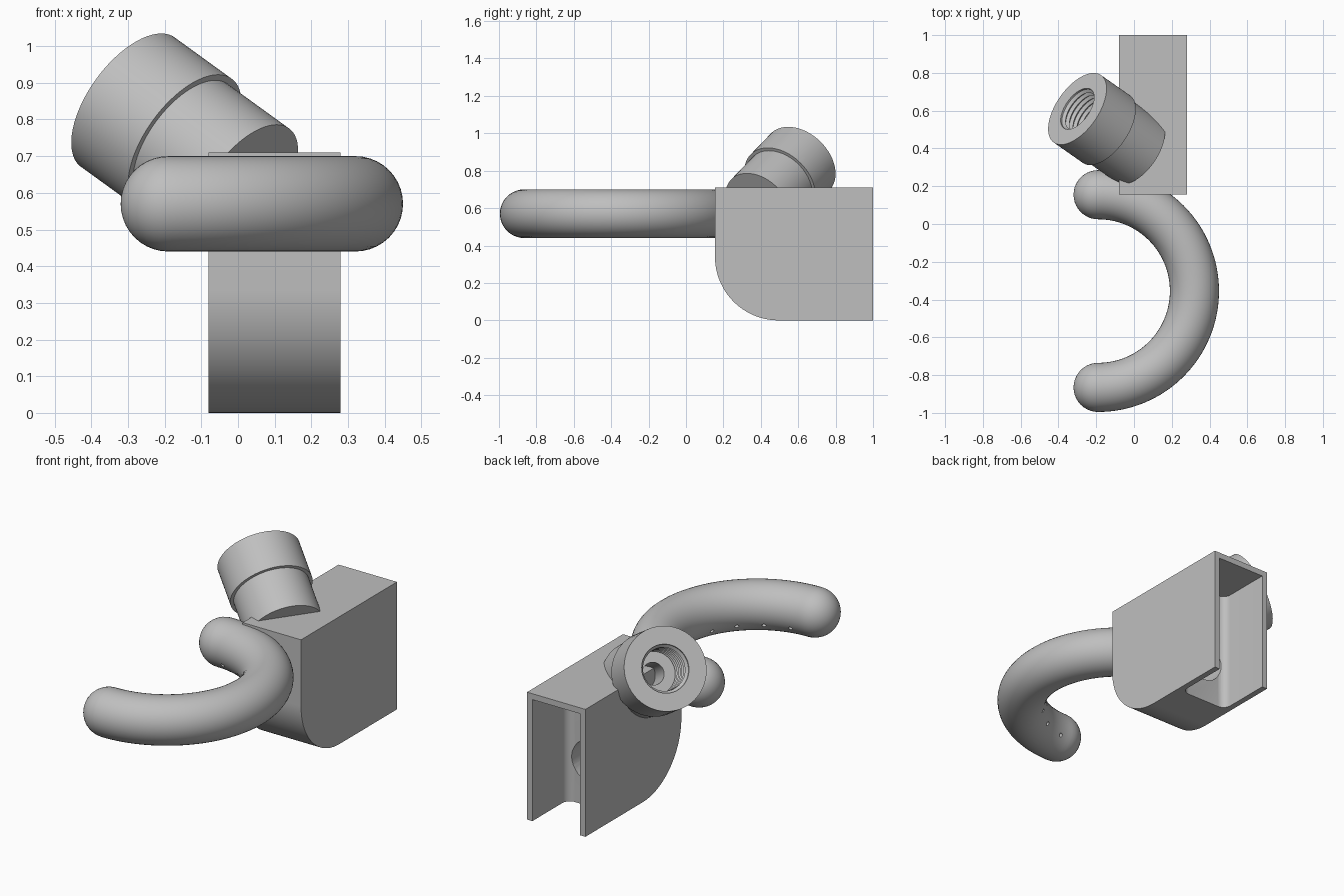
import bpy, bmesh
from math import sin, cos, pi, radians
from mathutils import Vector, Matrix

cube = bpy.data.objects.get("Cube")
if cube:
    bpy.data.objects.remove(cube, do_unlink=True)

grey = bpy.data.materials.new("plain_grey")
grey.use_nodes = True
grey.diffuse_color = (0.52, 0.52, 0.52, 1)
grey.node_tree.nodes["Principled BSDF"].inputs["Base Color"].default_value = grey.diffuse_color


def make(name, bm):
    bmesh.ops.recalc_face_normals(bm, faces=bm.faces)
    mesh = bpy.data.meshes.new(name)
    bm.to_mesh(mesh)
    bm.free()
    obj = bpy.data.objects.new(name, mesh)
    bpy.context.collection.objects.link(obj)
    mesh.materials.append(grey)
    return obj


def select(obj):
    bpy.ops.object.select_all(action='DESELECT')
    obj.select_set(True)
    bpy.context.view_layer.objects.active = obj


def cut(obj, cutter):
    cutter.hide_render = True
    mod = obj.modifiers.new("cut", 'BOOLEAN')
    mod.operation, mod.solver, mod.object = 'DIFFERENCE', 'EXACT', cutter
    select(obj)
    bpy.ops.object.modifier_apply(modifier=mod.name)
    bpy.data.objects.remove(cutter, do_unlink=True)


def smooth(obj):
    select(obj)
    bpy.ops.object.shade_smooth_by_angle(angle=radians(32))


def prism(points, offset):
    """Extrude a flat outline along an offset vector."""
    bm = bmesh.new()
    face = bm.faces.new([bm.verts.new(p) for p in points])
    res = bmesh.ops.extrude_face_region(bm, geom=[face])
    verts = [g for g in res["geom"] if isinstance(g, bmesh.types.BMVert)]
    bmesh.ops.translate(bm, verts=verts, vec=offset)
    return bm


def rod(bm, center, axis, radius, length, segments):
    """Add a capped cylinder centred on a point."""
    rot = Vector(axis).to_track_quat('Z', 'Y').to_matrix().to_4x4()
    bmesh.ops.create_cone(bm, cap_ends=True, segments=segments, radius1=radius,
                          radius2=radius, depth=length,
                          matrix=Matrix.Translation(center) @ rot)


def arc(cx, cy, r, start, end, n):
    angles = [radians(start + (end - start) * i / n) for i in range(n + 1)]
    return [(cx + r * cos(a), cy + r * sin(a)) for a in angles]


# Housing: block with a rounded lower front edge
left, right, front, back, top = -0.08, 0.28, 0.155, 1.0, 0.71
bend = 0.34
outline = [(back, 0), (back, top), (front, top)]
outline += arc(front + bend, bend, bend, 180, 270, 32)
housing = make("housing", prism([(left, y, z) for y, z in outline], (right - left, 0, 0)))

# Pocket open to the rear and underside, with rounded inner corners
wall, inner, fillet = 0.033, 0.69, 0.045
x0, x1 = left + wall, right - wall
plan = [(x1, back + 0.1), (x0, back + 0.1)]
plan += arc(x0 + fillet, inner + fillet, fillet, 180, 270, 8)
plan += arc(x1 - fillet, inner + fillet, fillet, 270, 360, 8)
cut(housing, make("pocket_cutter", prism([(x, y, -0.1) for x, y in plan], (0, 0, top - wall + 0.1))))

# Round bore at the inner end of the pocket
bm = bmesh.new()
rod(bm, (0.1, inner - 0.05, 0.25), (0, 1, 0), 0.12, 0.3, 32)
cut(housing, make("bore_cutter", bm))
smooth(housing)

# Curved spray tube: half ring with domed ends
ring, tube, sides = 0.51, 0.13, 40
hub = Vector((-0.19, -0.355, 0.57))
stations = []
for i in range(1, 10):
    a = pi / 2 * i / 10
    stations.append((-pi / 2, -tube * cos(a), tube * sin(a)))
stations += [(-pi / 2 + pi * i / 64, 0, tube) for i in range(65)]
stations += [(pi / 2, -s, r) for _, s, r in reversed(stations[:9])]
bm = bmesh.new()
loops = []
for a, shift, r in stations:
    out = Vector((cos(a), sin(a), 0))
    along = Vector((-sin(a), cos(a), 0))
    mid = hub + out * ring + along * shift
    loops.append([bm.verts.new(mid + out * r * cos(t) + Vector((0, 0, r * sin(t))))
                  for t in (2 * pi * k / sides for k in range(sides))])
for a, b in zip(loops, loops[1:]):
    for k in range(sides):
        j = (k + 1) % sides
        bm.faces.new((a[k], a[j], b[j], b[k]))
for loop, sign in ((loops[0], -1), (loops[-1], 1)):
    tip = bm.verts.new(hub + Vector((-tube, sign * ring, 0)))
    for k in range(sides):
        bm.faces.new((loop[k], loop[(k + 1) % sides], tip))
spray_tube = make("spray_tube", bm)

# Small spray holes on the inner, lower side
bm = bmesh.new()
for i in range(9):
    a = radians(-80 + 20 * i)
    out = Vector((cos(a), sin(a), 0))
    aim = -out * cos(radians(30)) - Vector((0, 0, sin(radians(30))))
    rod(bm, hub + out * ring + aim * tube, aim, 0.011, 0.1, 12)
cut(spray_tube, make("spray_hole_cutter", bm))
smooth(spray_tube)

# Inlet: stepped collar with a threaded socket, turned around a slanted axis
cup, body, socket, thread, hole = 0.218, 0.2, 0.125, 0.111, 0.058
profile = [(0, -0.457), (body, -0.457), (body, -0.22), (cup, -0.22), (cup, 0), (socket, 0)]
pitch = 0.028
for i in range(7):
    h = -0.01 - pitch * i
    profile += [(socket, h), (thread, h - pitch / 2)]
profile += [(socket, -0.21), (hole, -0.21), (hole, -0.38), (0, -0.38)]
bm = bmesh.new()
verts = [bm.verts.new((r, 0, h)) for r, h in profile]
edges = [bm.edges.new(pair) for pair in zip(verts, verts[1:])]
bmesh.ops.spin(bm, geom=verts + edges, cent=(0, 0, 0), axis=(0, 0, 1),
               angle=2 * pi, steps=64, use_merge=False)
bmesh.ops.remove_doubles(bm, verts=bm.verts, dist=0.0001)
axis = Vector((-0.70, 0.49, 0.507))
bm.transform(Matrix.Translation((-0.30, 0.61, 0.847))
             @ axis.to_track_quat('Z', 'Y').to_matrix().to_4x4())
smooth(make("threaded_inlet", bm))
